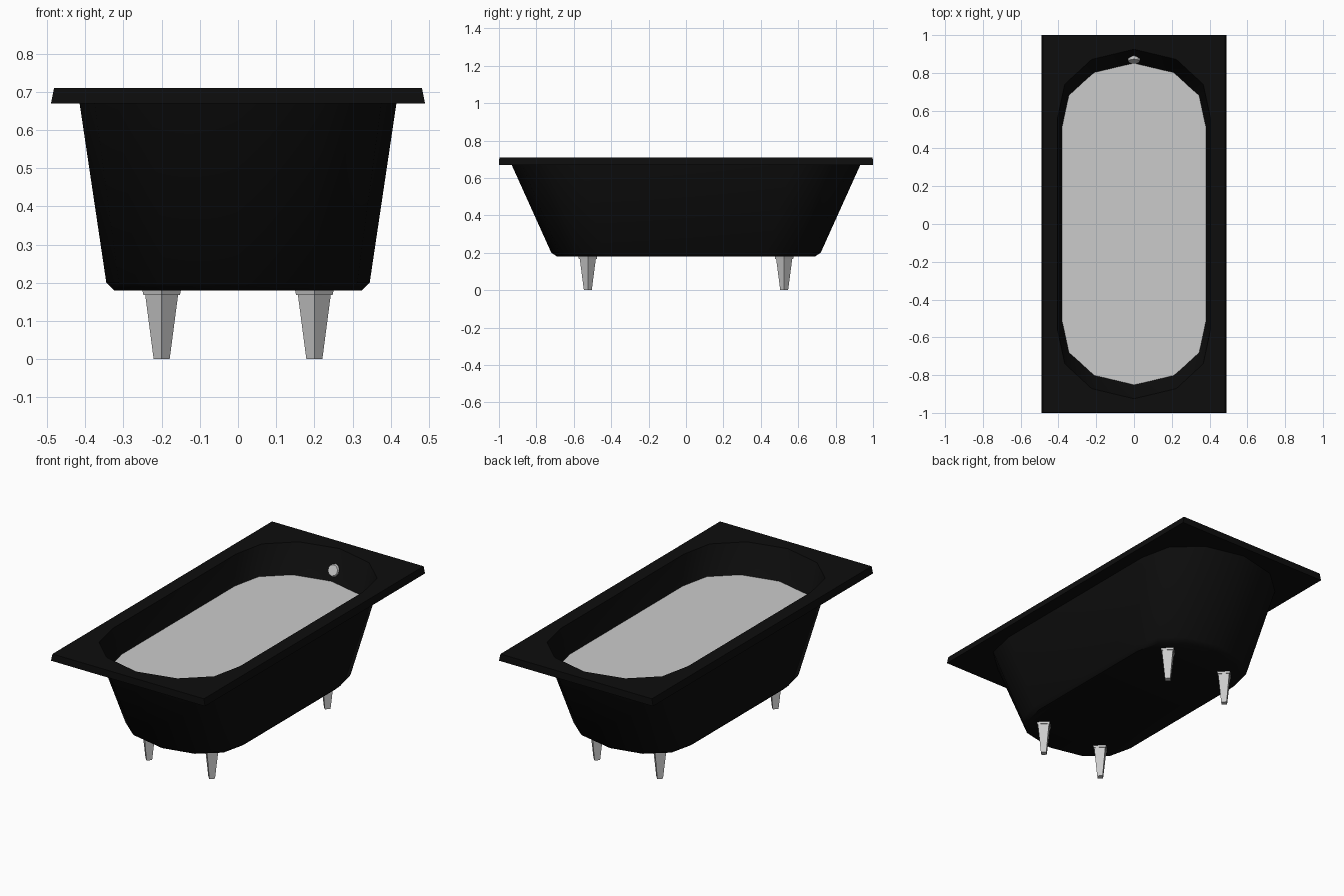
import bpy, bmesh, math
from mathutils import Matrix

if "Cube" in bpy.data.objects:
    bpy.data.objects.remove(bpy.data.objects["Cube"])

# quarter outline of the basin (unit size) and the matching rim rectangle
BASIN = [(0, 1), (0.553, 0.942), (0.905, 0.80), (1, 0.605)]
RECT = [(0, 1), (0.5, 1), (1, 1), (1, 0.605)]


def ring(quarter, sx, sy, z):
    """Mirror a quarter outline into a full 14-point loop."""
    half = quarter + [(x, -y) for x, y in reversed(quarter)]
    full = half + [(-x, y) for x, y in reversed(half[1:-1])]
    return [(x * sx, y * sy, z) for x, y in full]


def finish(bm, name, angle=None):
    bmesh.ops.recalc_face_normals(bm, faces=bm.faces)
    mesh = bpy.data.meshes.new(name)
    bm.to_mesh(mesh)
    bm.free()
    ob = bpy.data.objects.new(name, mesh)
    bpy.context.collection.objects.link(ob)
    if angle:
        bpy.ops.object.select_all(action='DESELECT')
        ob.select_set(True)
        bpy.context.view_layer.objects.active = ob
        bpy.ops.object.shade_smooth_by_angle(angle=math.radians(angle))
    return ob


def loft(name, loops, angle=None):
    """Skin consecutive loops and cap both ends."""
    bm = bmesh.new()
    rows = [[bm.verts.new(p) for p in loop] for loop in loops]
    n = len(rows[0])
    for a, b in zip(rows, rows[1:]):
        for i in range(n):
            j = (i + 1) % n
            bm.faces.new((a[i], a[j], b[j], b[i]))
    bm.faces.new(rows[0])
    bm.faces.new(rows[-1])
    return finish(bm, name, angle)


# tub: inner basin, flat rim, outer shell
tub = loft("tub", [
    ring(BASIN, 0.31, 0.67, 0.20),
    ring(BASIN, 0.33, 0.70, 0.22),
    ring(BASIN, 0.405, 0.925, 0.71),
    ring(RECT, 0.482, 0.998, 0.71),
    ring(RECT, 0.49, 1.0, 0.67),
    ring(BASIN, 0.415, 0.932, 0.67),
    ring(BASIN, 0.345, 0.72, 0.20),
    ring(BASIN, 0.325, 0.69, 0.18),
], 40)
black = bpy.data.materials.new("black_enamel")
black.diffuse_color = (0.004, 0.004, 0.004, 1)
black.use_nodes = True
black.node_tree.nodes["Principled BSDF"].inputs["Base Color"].default_value = black.diffuse_color
tub.data.materials.append(black)

# water surface
bm = bmesh.new()
bm.faces.new([bm.verts.new(p) for p in reversed(ring(BASIN, 0.381, 0.858, 0.55))])
bm.normal_update()
if bm.faces[:][0].normal.z < 0:
    bmesh.ops.reverse_faces(bm, faces=bm.faces[:])
mesh = bpy.data.meshes.new("water")
bm.to_mesh(mesh)
bm.free()
bpy.context.collection.objects.link(bpy.data.objects.new("water", mesh))


def diamond(cx, cy, r, z):
    return [(cx + r, cy, z), (cx, cy + r, z), (cx - r, cy, z), (cx, cy - r, z)]


# four tapered legs with a flared collar
for side, sx in (("left", -1), ("right", 1)):
    for end, sy in (("front", -1), ("back", 1)):
        cx, cy = 0.2 * sx, 0.525 * sy
        loft(f"{end}_{side}_leg", [
            diamond(cx, cy, 0.021, 0), diamond(cx, cy, 0.043, 0.168),
            diamond(cx, cy, 0.048, 0.168), diamond(cx, cy, 0.052, 0.19)])

# overflow knob on the sloping back wall
bm = bmesh.new()
bmesh.ops.create_cone(bm, cap_ends=True, segments=10, radius1=0.04,
                      radius2=0.03, depth=0.025,
                      matrix=Matrix.Translation((0, 0.872, 0.605))
                      @ Matrix.Rotation(math.radians(66), 4, 'X'))
finish(bm, "overflow_cover")
